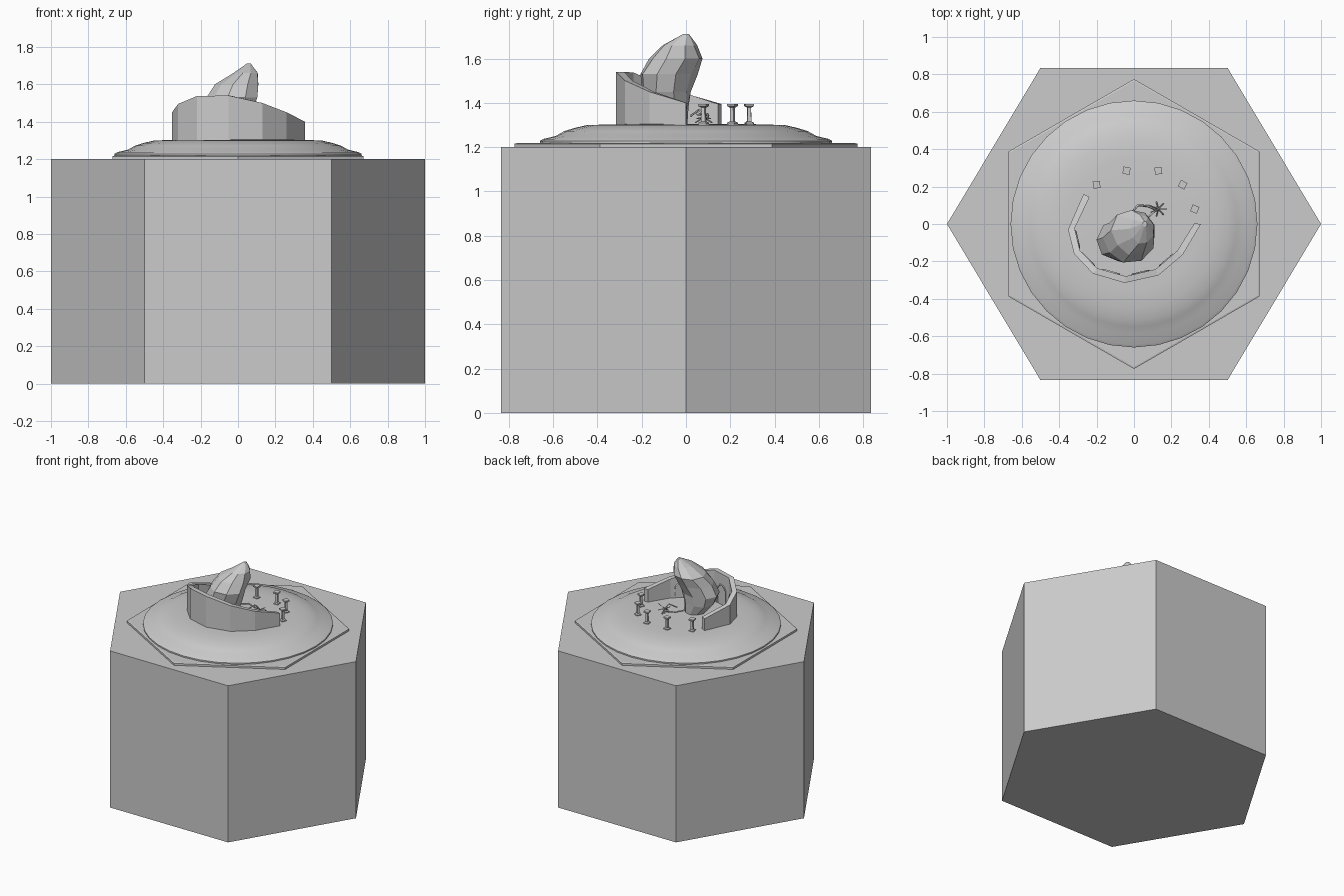
import bpy, random
from math import sin, cos, pi
from mathutils import Vector

if "Cube" in bpy.data.objects:
    bpy.data.objects.remove(bpy.data.objects["Cube"])

random.seed(4)


def mesh_object(name, verts, faces):
    me = bpy.data.meshes.new(name)
    me.from_pydata(verts, [], faces)
    me.update()
    ob = bpy.data.objects.new(name, me)
    bpy.context.collection.objects.link(ob)
    return ob


def loft(name, sections, n, turn=0.0, jitter=0.0):
    """Stack of elliptical rings (cx, cy, rx, ry, z), capped at both ends."""
    verts, faces = [], []
    for cx, cy, rx, ry, z in sections:
        for i in range(n):
            a = turn + 2 * pi * i / n
            k = 1 + random.uniform(-jitter, jitter)
            verts.append((cx + rx * k * cos(a), cy + ry * k * sin(a), z))
    for s in range(len(sections) - 1):
        for i in range(n):
            j = (i + 1) % n
            faces.append((s * n + i, s * n + j, (s + 1) * n + j, (s + 1) * n + i))
    faces.append(tuple(reversed(range(n))))
    faces.append(tuple(range((len(sections) - 1) * n, len(sections) * n)))
    return mesh_object(name, verts, faces)


def tube(name, points, radius):
    cu = bpy.data.curves.new(name, 'CURVE')
    cu.dimensions = '3D'
    cu.bevel_depth = radius
    cu.bevel_resolution = 0
    cu.use_fill_caps = True
    sp = cu.splines.new('POLY')
    sp.points.add(len(points) - 1)
    for p, co in zip(sp.points, points):
        p.co = (*co, 1)
    # thin towards the tip for twigs
    ob = bpy.data.objects.new(name, cu)
    bpy.context.collection.objects.link(ob)
    return ob


# hexagonal tile and the thin turned hexagon on top
loft("hex_block", [(0, 0, 1, 0.964, 0), (0, 0, 1, 0.964, 1.2)], 6)
loft("hex_plate", [(0, 0, .775, .775, 1.2), (0, 0, .775, .775, 1.215),
                   (0, 0, .765, .765, 1.218)], 6, pi / 6)

# shallow mound
profile = [(.66, 1.2), (.66, 1.228), (.645, 1.237), (.59, 1.25), (.55, 1.272),
           (.51, 1.285), (.45, 1.299), (.35, 1.303), (.2, 1.305)]
mound = loft("mound", [(0, 0, r, r, z) for r, z in profile], 32)
bpy.context.view_layer.objects.active = mound
mound.select_set(True)
bpy.ops.object.shade_smooth_by_angle(angle=0.6)

# broken curved wall with falling top edge: x, y, top height
wall = [(-.27, .16, 1.395), (-.353, -.03, 1.45), (-.32, -.16, 1.495), (-.22, -.265, 1.537),
        (-.05, -.315, 1.54), (.13, -.275, 1.50), (.26, -.165, 1.45), (.358, 0, 1.40)]
centre = Vector((0, .03))
verts, faces, inner = [], [], []
for x, y, top in wall:
    o = Vector((x, y))
    i = o + (centre - o).normalized() * .036
    inner.append((i, top))
    verts += [(*o, 1.298), (*i, 1.298), (*i, top), (*o, top)]
for s in range(len(wall) - 1):
    b = s * 4
    for k in range(4):
        m = (k + 1) % 4
        faces.append((b + k, b + 4 + k, b + 4 + m, b + m))
e = len(verts) - 4
faces += [(0, 1, 2, 3), (e + 3, e + 2, e + 1, e)]
ruin = mesh_object("curved_wall", verts, faces)

# arch mouldings on the inside of the wall
for s in range(1, 6):
    (a, ta), (b, tb) = inner[s], inner[s + 1]
    mid, d = (a + b) / 2, (b - a).normalized()
    w, spring = .045, 1.305 + (min(ta, tb) - 1.305) * .45
    pts = [(*(mid - d * w), 1.3)]
    pts += [(*(mid - d * w * cos(pi * t / 6)), spring + w * sin(pi * t / 6)) for t in range(7)]
    pts.append((*(mid + d * w), 1.3))
    tube("wall_arch", pts, .006)

# small columns closing the circle
for x, y, turn in [(-.2, .21, .9), (-.04, .285, .6), (.13, .285, .9), (.26, .21, .3), (.325, .08, .4)]:
    rows = [(.026, 1.3), (.026, 1.31), (.013, 1.316), (.011, 1.378), (.027, 1.386), (.027, 1.396)]
    loft("column", [(x, y, r, r, z) for r, z in rows], 4, turn)

# leaning faceted boulder
loft("boulder", [(-.03, -.06, .07, .07, 1.3), (-.06, -.08, .11, .10, 1.38),
                 (-.055, -.09, .14, .115, 1.45), (-.025, -.08, .135, .125, 1.53),
                 (0, -.04, .115, .125, 1.60), (.04, -.03, .065, .08, 1.66),
                 (.058, 0, .012, .015, 1.71)], 9, .3, .08)

# tangle of thin twigs beside the boulder
tube("twig_stem", [(-.02, .05, 1.35), (.02, .10, 1.345), (.08, .095, 1.33), (.13, .07, 1.31)], .006)
tube("twig_stem", [(.06, .02, 1.34), (.10, .06, 1.37), (.13, .08, 1.335), (.12, .09, 1.305)], .005)
for k in range(7):
    a = 2 * pi * k / 7
    tube("twig", [(.13, .08, 1.335), (.13 + .045 * cos(a), .08 + .04 * sin(a), 1.335 + .028 * cos(2 * a))], .003)
